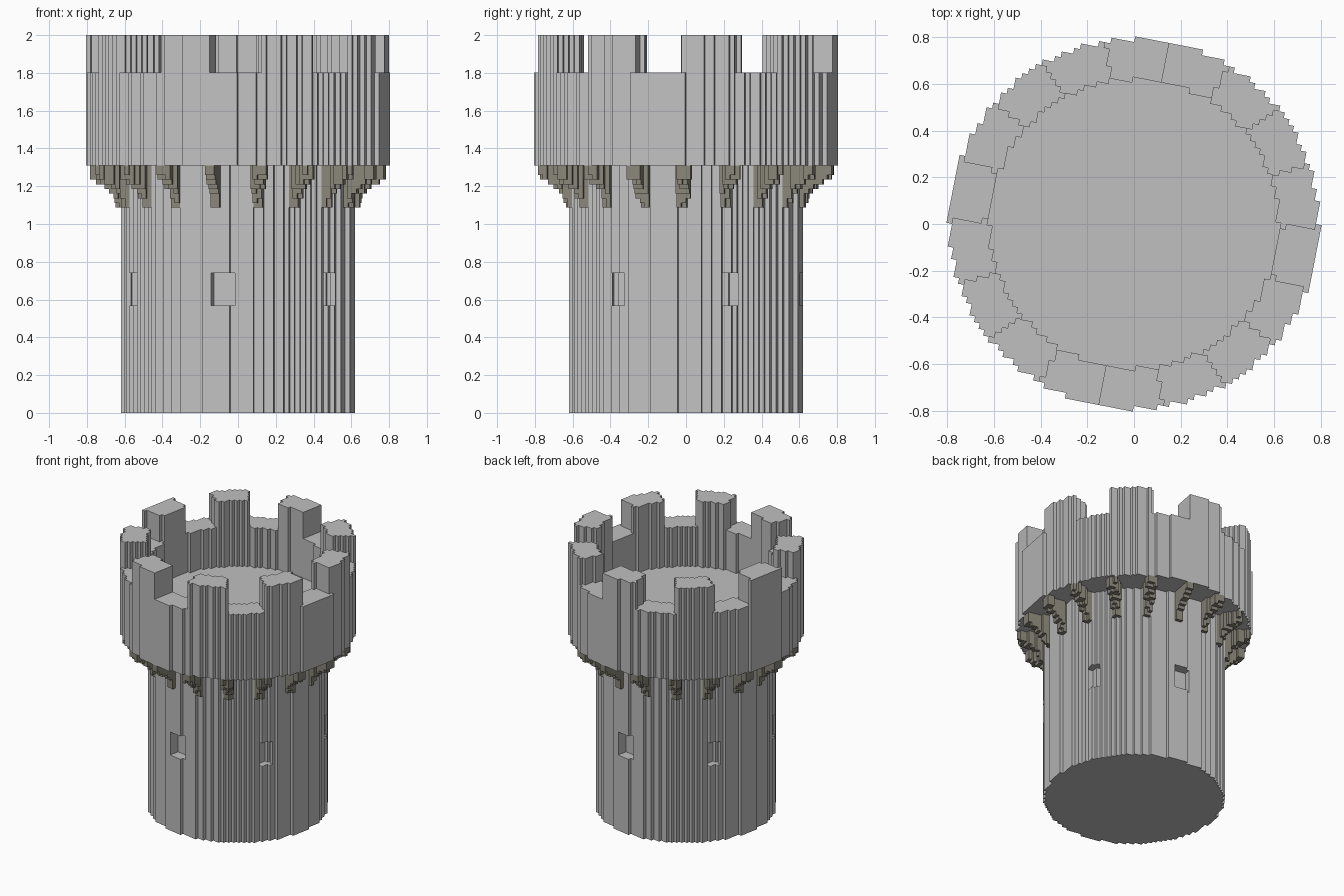
import bpy, bmesh, math
from mathutils import Matrix

if "Cube" in bpy.data.objects:
    bpy.data.objects.remove(bpy.data.objects["Cube"])

H = 2.0 / 81            # size of one block
TURN = math.radians(-11)  # the block grid is turned about z
BODY, INNER, OUTER = 24.74, 25.0, 32.0   # radii in blocks


def material(name, rgb):
    m = bpy.data.materials.new(name)
    m.diffuse_color = (*rgb, 1)
    m.use_nodes = True
    m.node_tree.nodes["Principled BSDF"].inputs["Base Color"].default_value = m.diffuse_color
    return m


def cells(rule):
    """All grid cells (i, j) whose centre satisfies rule(radius, angle in degrees)."""
    out = set()
    for i in range(-33, 33):
        for j in range(-33, 33):
            x, y = i + 0.5, j + 0.5
            if rule(math.hypot(x, y), math.degrees(math.atan2(y, x))):
                out.add((i, j))
    return out


def near(angle, centre, step, half):
    """True within half degrees of centre + k * step."""
    return abs((angle - centre + step / 2) % step - step / 2) <= half


def build(name, slabs, mat):
    """Stack of slabs (z0, z1, cells); only the outer skin is made."""
    bm = bmesh.new()
    verts = {}

    def quad(*pts):
        for p in pts:
            if p not in verts:
                verts[p] = bm.verts.new([c * H for c in p])
        bm.faces.new([verts[p] for p in pts])

    for n, (a, b, own) in enumerate(slabs):
        below = slabs[n - 1][2] if n else set()
        above = slabs[n + 1][2] if n + 1 < len(slabs) else set()
        for i, j in own:
            k, l = i + 1, j + 1
            if (i, j) not in above:
                quad((i, j, b), (k, j, b), (k, l, b), (i, l, b))
            if (i, j) not in below:
                quad((i, j, a), (i, l, a), (k, l, a), (k, j, a))
            # side walls where the neighbour is empty
            for nb, p, q in (((i, j - 1), (i, j), (k, j)), ((k, j), (k, j), (k, l)),
                             ((i, l), (k, l), (i, l)), ((i - 1, j), (i, l), (i, j))):
                if nb not in own:
                    quad((*p, a), (*q, a), (*q, b), (*p, b))
    bm.transform(Matrix.Rotation(TURN, 4, 'Z'))
    mesh = bpy.data.meshes.new(name)
    bm.to_mesh(mesh)
    bm.free()
    mesh.materials.append(mat)
    obj = bpy.data.objects.new(name, mesh)
    bpy.context.collection.objects.link(obj)
    return obj


stone = material("light_grey_stone", (0.53, 0.53, 0.53))
dark_stone = material("brown_grey_stone", (0.25, 0.235, 0.19))

# tower: round shaft with six window niches, platform, parapet and nine merlons
shaft = cells(lambda r, a: r <= BODY)
niches = cells(lambda r, a: r <= BODY and not (r > 22.5 and near(a, 34, 60, 5.3)))
platform = cells(lambda r, a: r <= OUTER)
parapet = cells(lambda r, a: INNER < r <= OUTER)
merlons = cells(lambda r, a: INNER < r <= OUTER and near(a, 20, 40, 10))
build("tower", [(0, 23, shaft), (23, 30, niches), (30, 53, shaft),
                (53, 61, platform), (61, 73, parapet), (73, 81, merlons)], stone)

# corbels: eighteen curved brackets under the overhang, one radius per layer
profile = [25.8, 26.0, 26.4, 27.1, 28.4, 30.0, 31.3, 31.7, 31.7]
layers = [(44 + n, 45 + n, cells(lambda r, a: BODY < r <= top and near(a, 10, 20, 2.6)))
          for n, top in enumerate(profile)]
build("corbels", layers, dark_stone)
